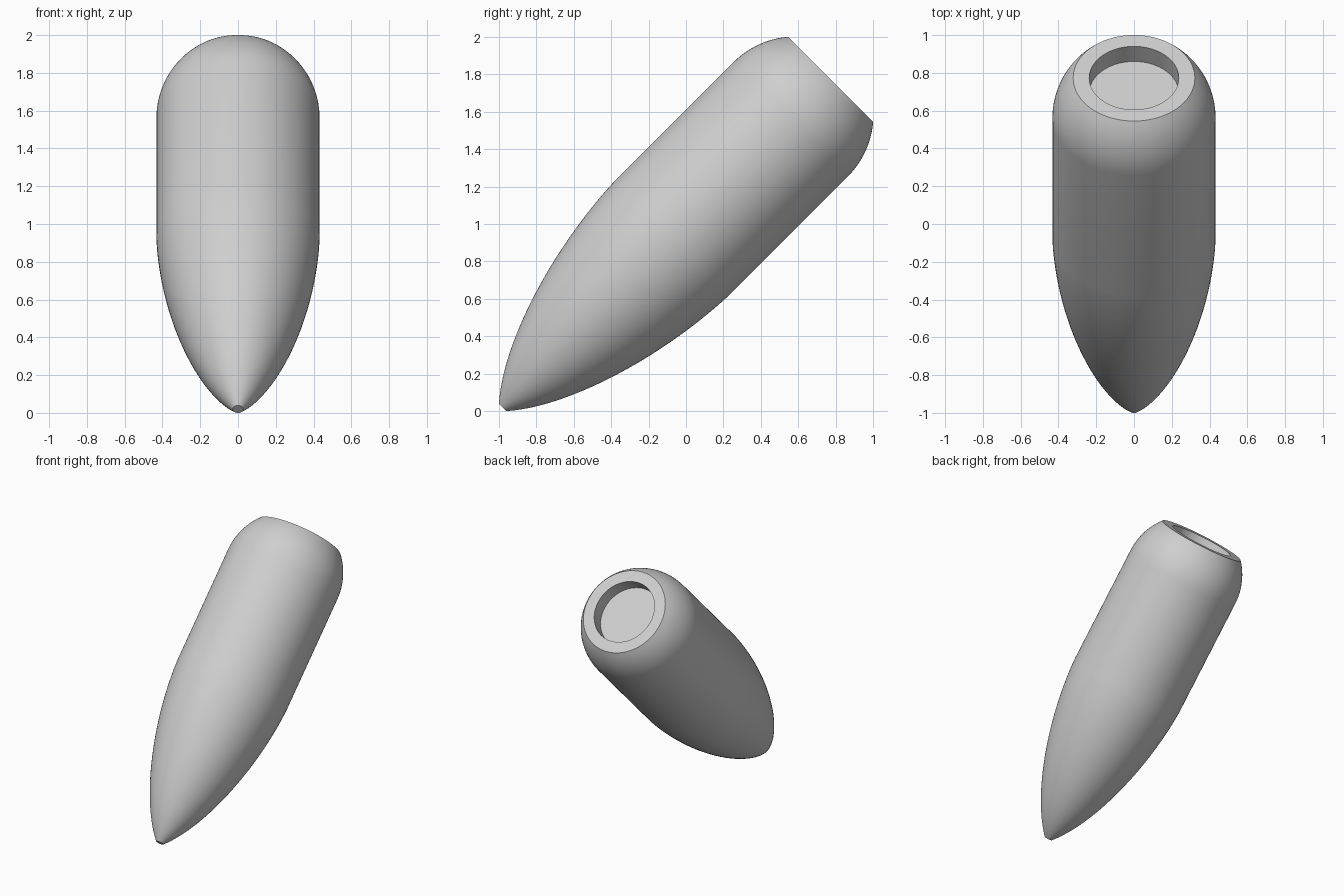
import bpy, bmesh, math
from mathutils import Matrix, Vector
from mathutils.geometry import interpolate_bezier

cube = bpy.data.objects.get("Cube")
if cube:
    bpy.data.objects.remove(cube, do_unlink=True)

GREY = (0.62, 0.62, 0.62, 1.0)
SIDES = 96

# Distances along the axis and radii
TIP, NOSE_END, SHOULDER, BASE = -0.679, 0.6, 1.5, 1.8
TIP_R, BODY_R, BASE_R, HOLE_R = 0.028, 0.432, 0.322, 0.237
HOLE_DEPTH = 0.113

grey = bpy.data.materials.new("plain grey")
grey.use_nodes = True
grey.diffuse_color = GREY
grey.node_tree.nodes["Principled BSDF"].inputs["Base Color"].default_value = GREY


def point(radius, along):
    return Vector((radius, 0, along))


# Pointed nose with a tiny flat tip
nose = interpolate_bezier(point(TIP_R, TIP), point(0.25, TIP + 0.25),
                          point(0.415, TIP + 0.8), point(BODY_R, NOSE_END), 40)

# Rounded shoulder, an arc tangent to the straight body
drop, length = BODY_R - BASE_R, BASE - SHOULDER
arc_r = (drop ** 2 + length ** 2) / (2 * drop)
sweep = math.asin(length / arc_r)
shoulder = []
for i in range(13):
    a = sweep * i / 12
    shoulder.append(point(BODY_R - arc_r * (1 - math.cos(a)),
                          SHOULDER + arc_r * math.sin(a)))

# Flat base with a round recess
recess = [point(HOLE_R, BASE), point(HOLE_R, BASE - HOLE_DEPTH),
          point(0, BASE - HOLE_DEPTH)]
profile = [point(0, TIP)] + list(nose) + shoulder + recess

# Turn the profile around its axis
bm = bmesh.new()
verts = [bm.verts.new(p) for p in profile]
edges = [bm.edges.new(pair) for pair in zip(verts, verts[1:])]
bmesh.ops.spin(bm, geom=verts + edges, cent=(0, 0, 0), axis=(0, 0, 1),
               angle=math.tau, steps=SIDES)
bmesh.ops.remove_doubles(bm, verts=bm.verts, dist=0.0001)
bmesh.ops.recalc_face_normals(bm, faces=bm.faces)

# Lean the body so the nose points forward and down
lean = Matrix.Translation((0, -0.5, 0.5)) @ Matrix.Rotation(-math.pi / 4, 4, 'X')
bm.transform(lean)

mesh = bpy.data.meshes.new("tapered_body")
bm.to_mesh(mesh)
bm.free()
mesh.materials.append(grey)
body = bpy.data.objects.new("tapered_body", mesh)
bpy.context.collection.objects.link(body)

bpy.ops.object.select_all(action='DESELECT')
body.select_set(True)
bpy.context.view_layer.objects.active = body
bpy.ops.object.shade_smooth_by_angle(angle=math.radians(30))
